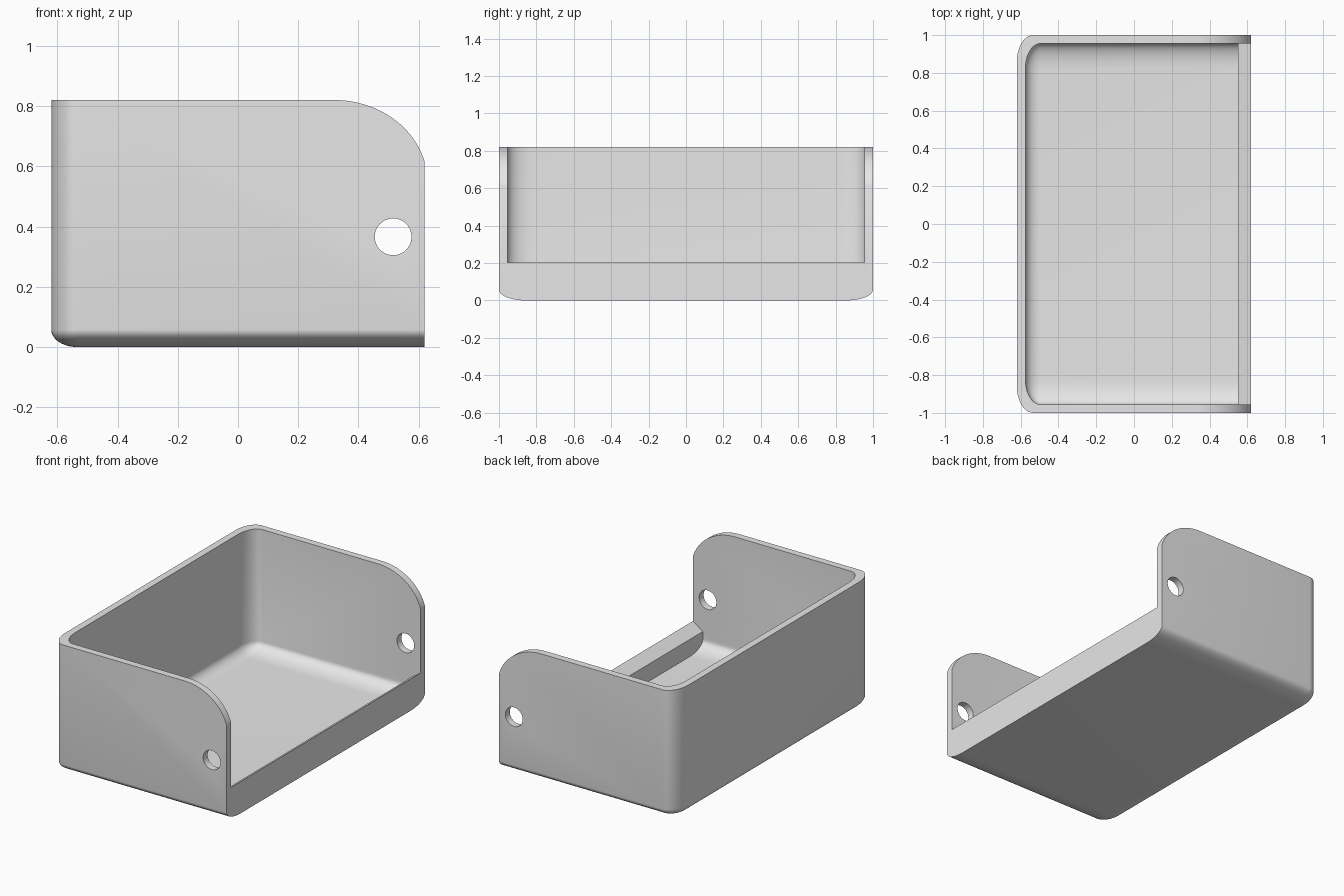
import bpy, bmesh, math

if "Cube" in bpy.data.objects:
    bpy.data.objects.remove(bpy.data.objects["Cube"])

grey = bpy.data.materials.new("light_grey")
grey.diffuse_color = (0.8, 0.8, 0.8, 1)
grey.use_nodes = True
grey.node_tree.nodes["Principled BSDF"].inputs["Base Color"].default_value = grey.diffuse_color


def to_object(name, bm):
    bmesh.ops.recalc_face_normals(bm, faces=bm.faces[:])
    me = bpy.data.meshes.new(name)
    bm.to_mesh(me)
    bm.free()
    ob = bpy.data.objects.new(name, me)
    bpy.context.collection.objects.link(ob)
    me.materials.append(grey)
    return ob


def rounded_tub(name, x0, x1, half_y, z0, z1):
    """Box rounded at the back (-x), sides and bottom; plain at +x and top."""
    bm = bmesh.new()
    bmesh.ops.create_cube(bm, size=1)
    edges = [e for e in bm.edges
             if not all(v.co.x > 0 for v in e.verts)
             and not all(v.co.z > 0 for v in e.verts)]
    bmesh.ops.bevel(bm, geom=edges, offset=0.07, offset_type='OFFSET',
                    segments=10, profile=0.5, affect='EDGES')
    for v in bm.verts:
        v.co.x = x0 + (v.co.x + 0.5) * (x1 - x0)
        v.co.y *= 2 * half_y
        v.co.z = z0 + (v.co.z + 0.5) * (z1 - z0)
    return to_object(name, bm)


def prism(name, profile, half_y):
    """Extrude an xz profile along y."""
    bm = bmesh.new()
    a = [bm.verts.new((x, -half_y, z)) for x, z in profile]
    b = [bm.verts.new((x, half_y, z)) for x, z in profile]
    bm.faces.new(a)
    bm.faces.new(b[::-1])
    n = len(a)
    for i in range(n):
        j = (i + 1) % n
        bm.faces.new((a[i], b[i], b[j], a[j]))
    return to_object(name, bm)


def subtract(target, cutter):
    mod = target.modifiers.new("cut", 'BOOLEAN')
    mod.operation = 'DIFFERENCE'
    mod.solver = 'EXACT'
    mod.object = cutter
    bpy.context.view_layer.objects.active = target
    bpy.ops.object.modifier_apply(modifier=mod.name)
    bpy.data.objects.remove(cutter, do_unlink=True)


# Outer shell
tray = rounded_tub("open_tray", -0.62, 0.62, 1.0, 0.0, 0.82)

# Hollow inside
subtract(tray, rounded_tub("cavity", -0.575, 0.55, 0.955, 0.045, 0.9))

# Open end above a low lip whose top slopes inwards
subtract(tray, prism("opening", [(0.50, 0.12), (0.55, 0.155), (0.62, 0.203),
                                 (0.70, 0.258), (0.70, 0.95), (0.50, 0.95)], 0.955))

# Rounded upper corners of the side walls
T = math.radians(75)
arc = []
for i in range(21):
    t = T * i / 20
    arc.append((0.32 + 0.30 * math.sin(t) / math.sin(T),
                0.82 - 0.205 * (1 - math.cos(t)) / (1 - math.cos(T))))
subtract(tray, prism("corner_cut", arc + [(0.72, 0.615), (0.72, 0.92), (0.32, 0.92)], 1.1))

# Round holes through both side walls
hole = [(0.515 + 0.061 * math.cos(math.tau * i / 40),
         0.366 + 0.061 * math.sin(math.tau * i / 40)) for i in range(40)]
subtract(tray, prism("hole_cut", hole, 1.1))

# Smooth curves, crisp edges
bpy.ops.object.select_all(action='DESELECT')
tray.select_set(True)
bpy.context.view_layer.objects.active = tray
bpy.ops.object.shade_smooth_by_angle(angle=math.radians(30))
